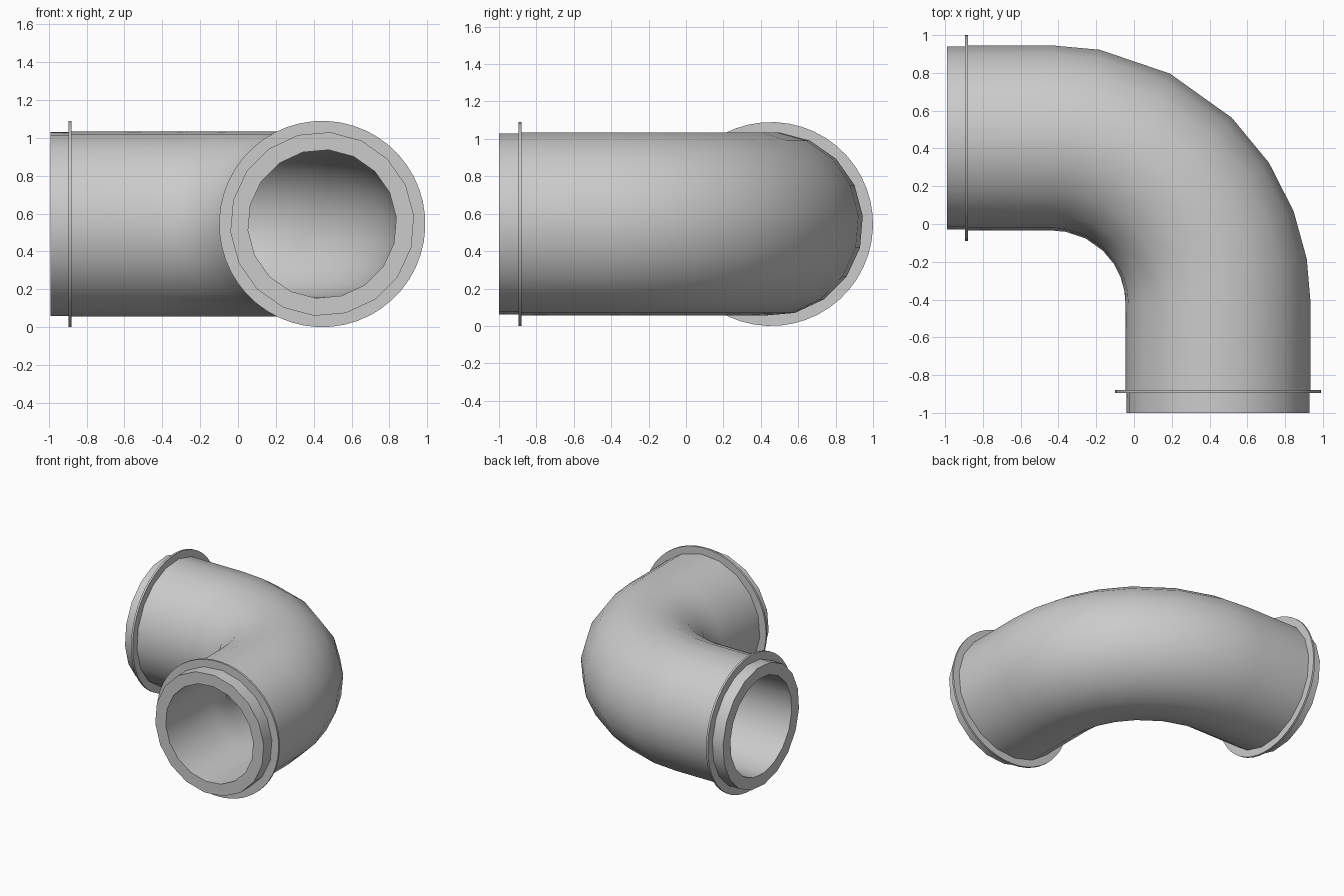
import bpy, bmesh, math
from mathutils import Vector

cube = bpy.data.objects.get("Cube")
if cube:
    bpy.data.objects.remove(cube, do_unlink=True)

SIDES = 18
MID_Z = 0.545
BEND = Vector((-0.43, -0.42, MID_Z))   # centre of the bend
BEND_R = 0.875
BODY_R, COLLAR_R, BORE_R, FLANGE_R = 0.492, 0.487, 0.393, 0.545
FLANGE_POS = 0.887
UP = Vector((0, 0, 1))

metal = bpy.data.materials.new("grey metal")
metal.use_nodes = True
grey = (0.6, 0.6, 0.6, 1)
metal.diffuse_color = grey
metal.node_tree.nodes["Principled BSDF"].inputs["Base Color"].default_value = grey


def ring(bm, centre, outward, radius, sides=SIDES):
    """Circle of vertices spanned by the outward direction and up."""
    verts = []
    for i in range(sides):
        a = 2 * math.pi * i / sides + math.radians(5)
        verts.append(bm.verts.new(centre + radius * (math.cos(a) * outward + math.sin(a) * UP)))
    return verts


def closed_tube(name, stations, sides=SIDES):
    """Skin a closed loop of rings: along the outside, back along the bore."""
    bm = bmesh.new()
    rings = [ring(bm, *s, sides) for s in stations]
    for a, b in zip(rings, rings[1:] + rings[:1]):
        for i in range(sides):
            j = (i + 1) % sides
            bm.faces.new((a[i], a[j], b[j], b[i]))
    bmesh.ops.recalc_face_normals(bm, faces=bm.faces)
    mesh = bpy.data.meshes.new(name)
    bm.to_mesh(mesh)
    bm.free()
    mesh.materials.append(metal)
    obj = bpy.data.objects.new(name, mesh)
    bpy.context.collection.objects.link(obj)
    bpy.ops.object.select_all(action='DESELECT')
    obj.select_set(True)
    bpy.context.view_layer.objects.active = obj
    bpy.ops.object.shade_smooth_by_angle(angle=math.radians(32))
    return obj


# Centre line: front arm, bend, side arm
X, Y = Vector((1, 0, 0)), Vector((0, 1, 0))


def front_arm(y):
    return Vector((BEND.x + BEND_R, y, MID_Z)), X


def side_arm(x):
    return Vector((x, BEND.y + BEND_R, MID_Z)), Y


bend = []
for deg in (0, 10, 21, 33, 46, 63, 79.5, 90):
    d = Vector((math.cos(math.radians(deg)), math.sin(math.radians(deg)), 0))
    bend.append((BEND + BEND_R * d, d))

# Elbow pipe with slightly narrower collars at both ends
front_end, side_end = front_arm(-1), side_arm(-0.99)
front_step, side_step = front_arm(-FLANGE_POS), side_arm(-FLANGE_POS)
outside = [(*front_end, COLLAR_R), (*front_step, COLLAR_R), (*front_step, BODY_R)]
outside += [(*s, BODY_R) for s in bend]
outside += [(*side_step, BODY_R), (*side_step, COLLAR_R), (*side_end, COLLAR_R)]
bore = [(*s, BORE_R) for s in [side_end] + bend[::-1] + [front_end]]
closed_tube("elbow_pipe", outside + bore)

# Thin flange rings
for name, arm in (("front_flange", front_arm), ("side_flange", side_arm)):
    near, far = arm(-FLANGE_POS - 0.008), arm(-FLANGE_POS + 0.008)
    inner = COLLAR_R - 0.03
    closed_tube(name, [(*near, inner), (*near, FLANGE_R), (*far, FLANGE_R), (*far, inner)], 48)
